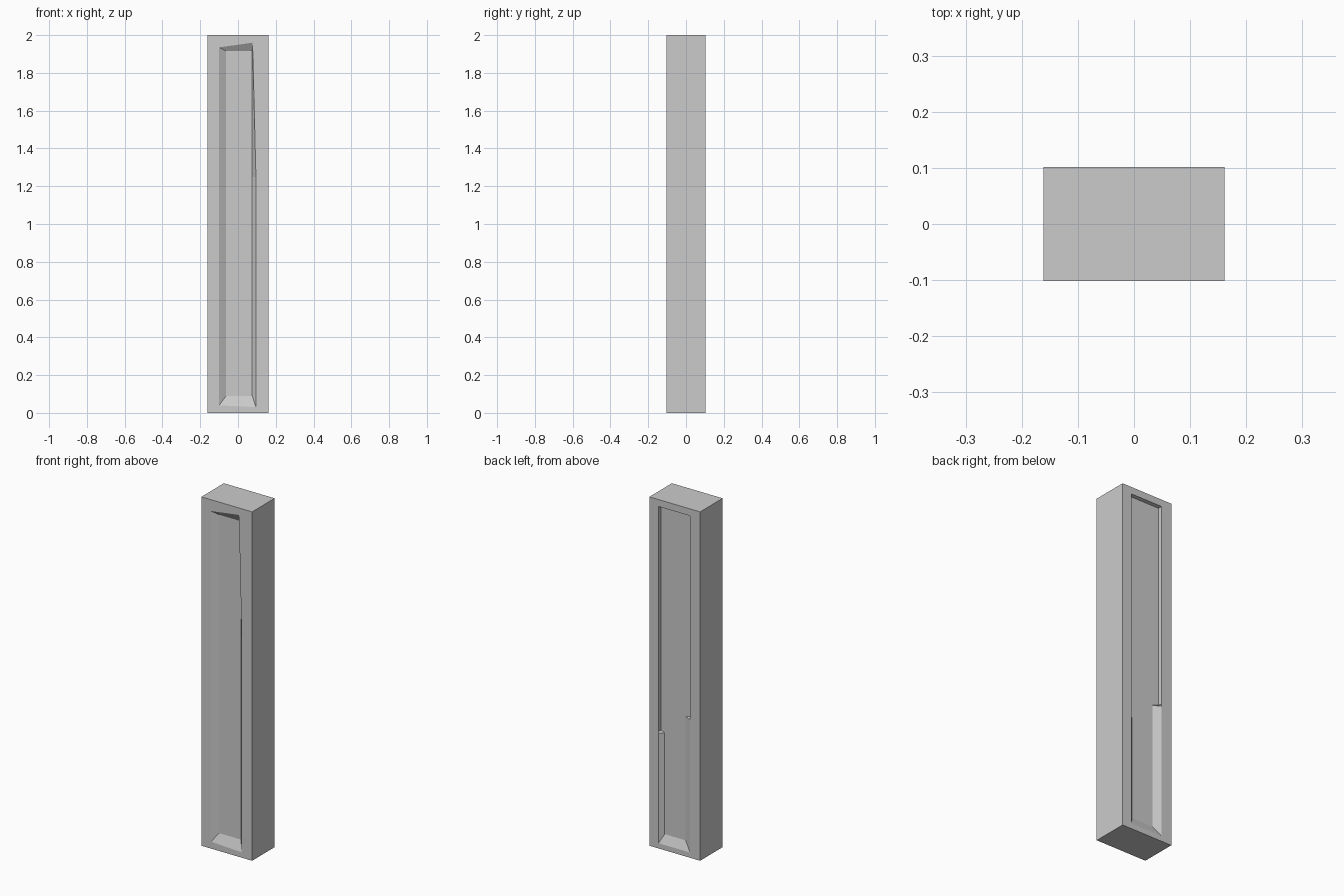
import bpy
import bmesh

if "Cube" in bpy.data.objects:
    bpy.data.objects.remove(bpy.data.objects["Cube"])

W, D, H = 0.161, 0.102, 2.0   # half width, half depth, height
DEPTH = 0.022                 # recess depth

# Each recess: (rim x, rim z, floor x, floor z), ordered up the right side, down the left
FRONT = dict(
    right=[(0.095, 0.03, 0.075, 0.09), (0.095, 1.25, 0.075, 1.25),
           (0.077, 1.96, 0.075, 1.915)],
    left=[(-0.10, 1.935, -0.063, 1.915), (-0.10, 0.04, -0.063, 0.09)])
BACK = dict(
    right=[(0.103, 0.03, 0.079, 0.08), (0.103, 0.66, 0.079, 0.66),
           (0.103, 0.67, 0.1025, 0.67), (0.103, 1.96, 0.1025, 1.958)],
    left=[(-0.097, 1.96, -0.0965, 1.958), (-0.097, 0.80, -0.0965, 0.80),
          (-0.097, 0.79, -0.054, 0.79), (-0.097, 0.03, -0.054, 0.08)])

bm = bmesh.new()


def border_z(points, i):
    """Height on the block's edge: the ends snap to its corners."""
    z = points[i][1]
    if i in (0, len(points) - 1):
        return 0.0 if z < 1 else H
    return z


def recessed_face(recess, side):
    """Block face with a shallow recess; returns its right and left edge verts."""
    edges, rim, floor = {}, [], []
    y = side * D
    for name, x in (("right", W), ("left", -W)):
        pts = recess[name]
        edges[name] = [bm.verts.new((x, y, border_z(pts, i))) for i in range(len(pts))]
        rim += [bm.verts.new((p[0], y, p[1])) for p in pts]
        floor += [bm.verts.new((p[2], y - side * DEPTH, p[3])) for p in pts]
    outer = edges["right"] + edges["left"]
    n = len(outer)
    for i in range(n):
        j = (i + 1) % n
        bm.faces.new((outer[i], outer[j], rim[j], rim[i]))
        bm.faces.new((rim[i], rim[j], floor[j], floor[i]))
    bm.faces.new(floor)
    return edges["right"], edges["left"]


fr, fl = recessed_face(FRONT, -1)
br, bl = recessed_face(BACK, 1)

# Plain sides, top and bottom
bm.faces.new(fr + br[::-1])
bm.faces.new(fl + bl[::-1])
bm.faces.new((fr[-1], br[-1], bl[0], fl[0]))
bm.faces.new((fr[0], br[0], bl[-1], fl[-1]))
bmesh.ops.recalc_face_normals(bm, faces=bm.faces[:])

mesh = bpy.data.meshes.new("recessed_pillar")
bm.to_mesh(mesh)
bm.free()
bpy.context.collection.objects.link(bpy.data.objects.new("recessed_pillar", mesh))
